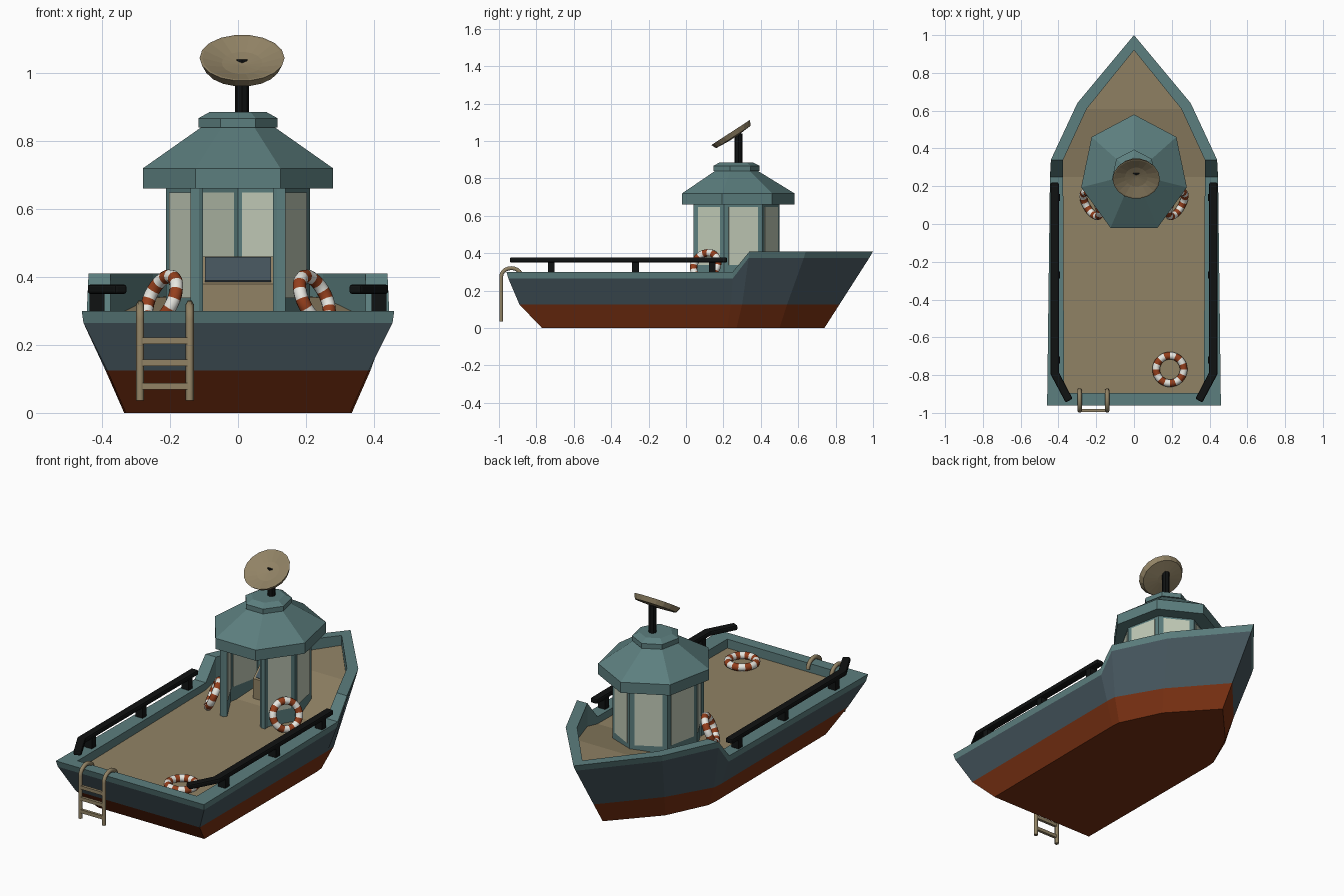
import bpy, bmesh, math
from mathutils import Vector, Matrix

if "Cube" in bpy.data.objects:
    bpy.data.objects.remove(bpy.data.objects["Cube"])


def mat(name, rgb):
    m = bpy.data.materials.new(name)
    m.diffuse_color = (*rgb, 1)
    m.use_nodes = True
    m.node_tree.nodes["Principled BSDF"].inputs["Base Color"].default_value = m.diffuse_color
    return m


TEAL = mat("teal paint", (.107, .21, .21))
HULL = mat("slate hull", (.061, .093, .112))
RED = mat("rust red", (.19, .03, .006))
TAN = mat("tan deck", (.283, .225, .13))
BLACK = mat("black rubber", (.005, .006, .006))
GLASS = mat("pale glass", (.54, .6, .48))
WHITE = mat("white", (.8, .8, .75))
ORANGE = mat("ring orange", (.30, .05, .012))


def obj(name, bm, *mats):
    bmesh.ops.recalc_face_normals(bm, faces=bm.faces)
    me = bpy.data.meshes.new(name)
    bm.to_mesh(me)
    bm.free()
    for m in mats:
        me.materials.append(m)
    o = bpy.data.objects.new(name, me)
    bpy.context.collection.objects.link(o)
    return o


def loft(name, rings, mats, strip_mat=None):
    """Bridge closed rings of points and cap both ends."""
    bm = bmesh.new()
    vs = [[bm.verts.new(p) for p in r] for r in rings]
    n = len(vs[0])
    for k in range(len(vs) - 1):
        for i in range(n):
            j = (i + 1) % n
            f = bm.faces.new((vs[k][i], vs[k][j], vs[k + 1][j], vs[k + 1][i]))
            f.material_index = strip_mat[k] if strip_mat else 0
    bm.faces.new(vs[0])
    bm.faces.new(vs[-1])
    return obj(name, bm, *mats)


def box(name, size, matrix, m):
    bm = bmesh.new()
    bmesh.ops.create_cube(bm, size=1)
    bmesh.ops.scale(bm, vec=size, verts=bm.verts)
    bmesh.ops.transform(bm, matrix=matrix, verts=bm.verts)
    return obj(name, bm, m)


def tube(name, pts, r, m):
    cu = bpy.data.curves.new(name, 'CURVE')
    cu.dimensions = '3D'
    cu.bevel_depth, cu.bevel_resolution, cu.use_fill_caps = r, 1, True
    s = cu.splines.new('POLY')
    s.points.add(len(pts) - 1)
    for p, c in zip(s.points, pts):
        p.co = (*c, 1)
    cu.materials.append(m)
    o = bpy.data.objects.new(name, cu)
    bpy.context.collection.objects.link(o)
    return o


# hull: half outlines from stern to bow, bottom up, then over the rim to the deck
halves = [
    [(.33, -.77, 0), (.335, .22, 0), (.33, .27, 0), (.22, .5, 0), (0, .74, 0)],
    [(.385, -.89, .125), (.39, .24, .125), (.385, .3, .125), (.245, .54, .125), (0, .82, .125)],
    [(.455, -.95, .265), (.44, .25, .265), (.437, .335, .375), (.295, .63, .375), (0, .98, .375)],
    [(.46, -.96, .3), (.445, .25, .3), (.44, .34, .41), (.3, .64, .41), (0, 1, .41)],
    [(.37, -.895, .3), (.375, .25, .3), (.375, .34, .41), (.25, .61, .41), (0, .92, .41)],
    [(.37, -.895, .25), (.375, .25, .26), (.375, .34, .28), (.25, .61, .34), (0, .92, .355)],
]
bm = bmesh.new()
rings = [[bm.verts.new(p) for p in h + [(-x, y, z) for x, y, z in h[-2::-1]]] for h in halves]
for k, mi in enumerate((0, 1, 2, 2, 2)):
    for i in range(9):
        j = (i + 1) % 9
        f = bm.faces.new((rings[k][i], rings[k][j], rings[k + 1][j], rings[k + 1][i]))
        f.material_index = mi
for r, mi in ((rings[0], 0), (rings[-1], 3)):
    for i in range(4):
        q = [r[i], r[i + 1], r[7 - i], r[8 - i]] if i < 3 else [r[3], r[4], r[5]]
        bm.faces.new(q).material_index = mi
obj("hull", bm, RED, HULL, TEAL, TAN)


# cabin: seven-sided plan, point towards the bow, open door at -y
def hept(rx, ry, z, cy=.264):
    a = [math.pi / 2 + k * math.tau / 7 for k in range(7)]
    return [(rx * math.cos(t), cy + ry * math.sin(t), z) for t in a]


half = [(.12, .04), (.212, .204), (.17, .409), (0, .5)]
plan = [Vector((x, y, 0)) for x, y in half + [(-x, y) for x, y in half[-2::-1]]]
for a, b in zip(plan, plan[1:]):
    d = b - a
    rot = Matrix.Rotation(math.atan2(d.y, d.x), 4, 'Z')
    mid = (a + b) / 2
    inward = Vector((-d.y, d.x, 0)).normalized() * .01
    box("cabin_wall", (d.length, .02, .42), Matrix.Translation(mid + inward + Vector((0, 0, .46))) @ rot, TEAL)
    box("cabin_window", (d.length - .05, .026, .31), Matrix.Translation(mid + inward + Vector((0, 0, .493))) @ rot, GLASS)

# door posts
for s in (-1, 1):
    box("door_post", (.025, .025, .42), Matrix.Translation((s * .128, .052, .46)), TEAL)

# roof with cap
loft("roof", [hept(.287, .3158, .66), hept(.287, .3158, .72), hept(.112, .12, .84),
              hept(.12, .13, .84), hept(.12, .13, .867), hept(.085, .092, .886)], [TEAL])

# console with sloping screen
prof = [(.29, .25), (.29, .38), (.38, .46), (.42, .46), (.42, .25)]
loft("console", [[(x, y, z) for y, z in prof] for x in (-.11, .11)], [TAN])
box("screen", (.195, .105, .008),
    Matrix.Translation((0, .335, .421)) @ Matrix.Rotation(math.atan2(.08, .09), 4, 'X'), HULL)

# mast and dish
bm = bmesh.new()
bmesh.ops.create_cone(bm, cap_ends=True, segments=8, radius1=.021, radius2=.021, depth=.16,
                      matrix=Matrix.Translation((.012, .28, .96)))
obj("mast", bm, BLACK)
T = Matrix.Translation((.012, .245, 1.035)) @ Matrix.Rotation(math.radians(33), 4, 'X')
dish = [(.03, -.022), (.112, -.016), (.125, .012), (.118, .012), (.06, -.006), (.006, -.012)]
loft("dish", [[T @ Vector((r * math.cos(t), r * math.sin(t), z))
               for t in [k * math.tau / 18 for k in range(18)]] for r, z in dish], [TAN])

# side rails with posts
for s in (-1, 1):
    rail = [(.398, .22), (.442, .22), (.442, -.795), (.362, -.945), (.325, -.925), (.398, -.785)]
    o = loft("side_rail", [[(s * x, y, z) for x, y in rail] for z in (.35, .378)], [BLACK])
    b = o.modifiers.new("soft", 'BEVEL')
    b.width, b.segments = .008, 2
    for y in (-.72, -.27, .14):
        box("rail_post", (.045, .035, .07), Matrix.Translation((s * .415, y, .325)), BLACK)

# stern ladder
for x in (-.288, -.142):
    arc = [(x, -.934 - .054 * math.cos(t), .275 + .045 * math.sin(t))
           for t in [k * math.pi / 10 for k in range(11)]]
    tube("ladder_stringer", [(x, -.988, .036)] + arc, .0118, TAN)
for z in (.078, .148, .212):
    box("ladder_rung", (.146, .016, .019), Matrix.Translation((-.215, -.988, z)), TAN)


# life rings striped by sector
def life_ring(matrix):
    R, r, N, M = .073, .02, 32, 10
    bm = bmesh.new()
    vs = []
    for i in range(N):
        a = i * math.tau / N
        vs.append([bm.verts.new(matrix @ Vector((
            (R + r * math.cos(b)) * math.cos(a), (R + r * math.cos(b)) * math.sin(a), r * math.sin(b))))
            for b in [j * math.tau / M for j in range(M)]])
    for i in range(N):
        for j in range(M):
            n, k = (i + 1) % N, (j + 1) % M
            f = bm.faces.new((vs[i][j], vs[n][j], vs[n][k], vs[i][k]))
            f.material_index = (i // 2) % 2
            f.smooth = True
    obj("life_ring", bm, ORANGE, WHITE)


life_ring(Matrix.Translation((.19, -.77, .271)))
for s in (-1, 1):
    axis = Vector((s * .865, -.5, .42))
    life_ring(Matrix.Translation((s * .225, .105, .335)) @ axis.to_track_quat('Z', 'Y').to_matrix().to_4x4())
